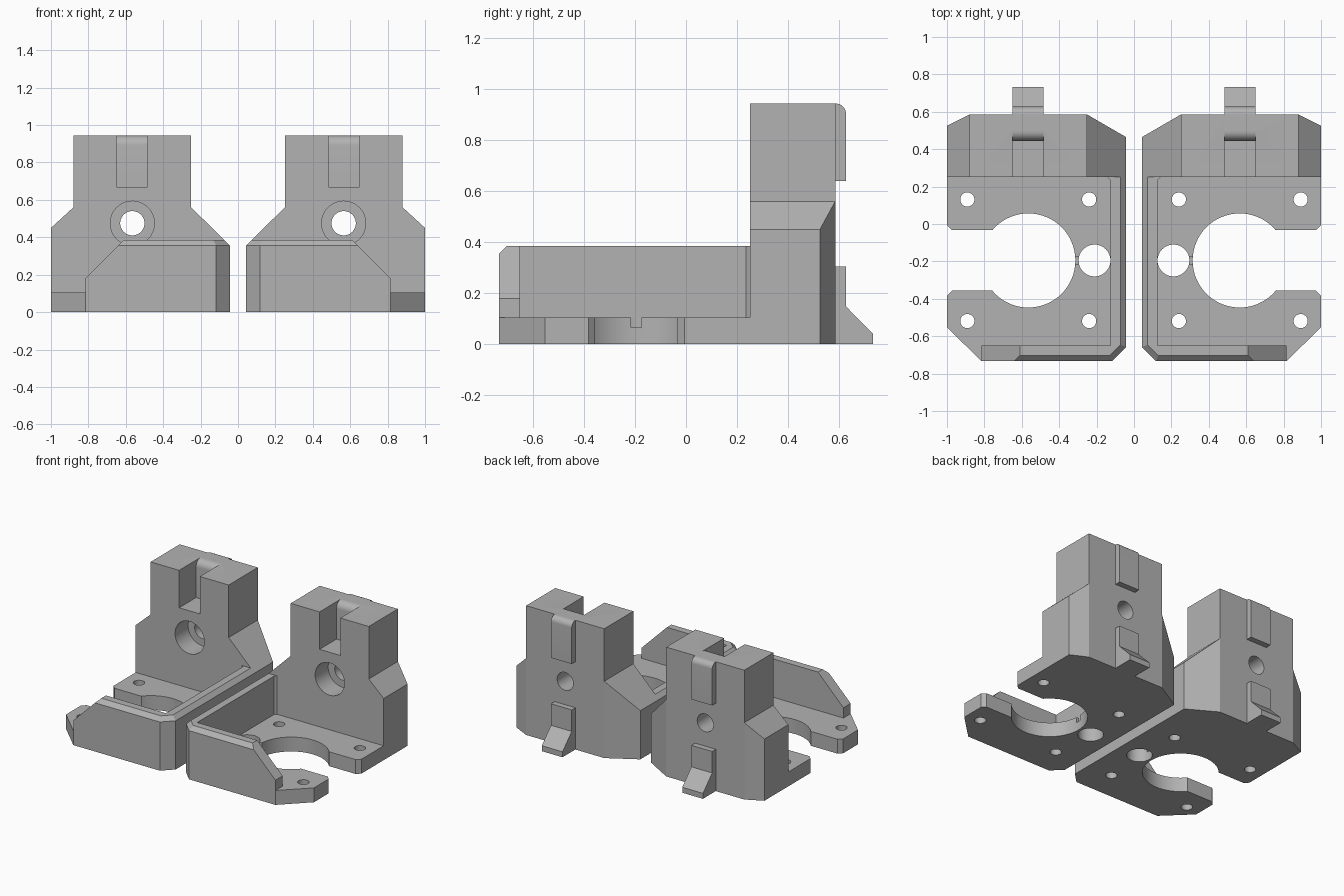
import bpy, bmesh, math
from mathutils import Matrix

cube = bpy.data.objects.get("Cube")
if cube:
    bpy.data.objects.remove(cube, do_unlink=True)

grey = bpy.data.materials.new("plain_grey")
grey.use_nodes = True
GREY = (0.45, 0.45, 0.45, 1)
grey.diffuse_color = GREY
grey.node_tree.nodes["Principled BSDF"].inputs["Base Color"].default_value = GREY


def loft(name, rings):
    """Closed solid through rings of equal length."""
    bm = bmesh.new()
    loops = [[bm.verts.new(p) for p in ring] for ring in rings]
    n = len(rings[0])
    bm.faces.new(loops[0])
    bm.faces.new(loops[-1])
    for a, b in zip(loops, loops[1:]):
        for i in range(n):
            j = (i + 1) % n
            bm.faces.new((a[i], a[j], b[j], b[i]))
    bmesh.ops.recalc_face_normals(bm, faces=bm.faces)
    mesh = bpy.data.meshes.new(name)
    bm.to_mesh(mesh)
    bm.free()
    mesh.materials.append(grey)
    obj = bpy.data.objects.new(name, mesh)
    bpy.context.collection.objects.link(obj)
    return obj


def prism(name, axis, pts, lo, hi):
    """Profile pushed along an axis; the points use the other two axes in order."""
    place = {"x": lambda a, b, d: (d, a, b),
             "y": lambda a, b, d: (a, d, b),
             "z": lambda a, b, d: (a, b, d)}[axis]
    return loft(name, [[place(a, b, d) for a, b in pts] for d in (lo, hi)])


def arc(cx, cy, r, start, end, steps):
    angles = [math.radians(start + (end - start) * i / steps) for i in range(steps + 1)]
    return [(cx + r * math.cos(t), cy + r * math.sin(t)) for t in angles]


def rod(name, axis, cx, cy, r, lo, hi, sides=48):
    return prism(name, axis, arc(cx, cy, r, 0, 360, sides)[:-1], lo, hi)


def rect(a0, b0, a1, b1):
    return [(a0, b0), (a1, b0), (a1, b1), (a0, b1)]


def combine(target, tool, operation):
    mod = target.modifiers.new(operation.lower(), "BOOLEAN")
    mod.operation, mod.object, mod.solver = operation, tool, "EXACT"
    bpy.context.view_layer.objects.active = target
    bpy.ops.object.modifier_apply(modifier=mod.name)
    bpy.data.objects.remove(tool, do_unlink=True)


INNER, FRONT, FACE, BACK = 0.043, -0.733, 0.25, 0.585
BORE_X, BORE_Y = 0.565, -0.195
TAB = (0.483, 0.65)

# Tower: stepped front outline with clipped rear corners
bracket = prism("left_bracket", "y", [
    (INNER, 0), (1, 0), (1, 0.45), (0.88, 0.56), (0.88, 0.943),
    (0.25, 0.943), (0.25, 0.56), (INNER, 0.355)], FACE, BACK)
combine(bracket, prism("tower_plan", "z", [
    (-0.2, 0.1), (1.2, 0.1), (1.2, 0.43), (1, 0.525), (0.88, BACK),
    (0.25, BACK), (INNER, 0.465), (-0.2, 0.324)], -1, 2), "INTERSECT")

# Corner wall: chamfered rim, hollowed inside, sloped outer end
c = 0.03


def wall_ring(inset, z):
    k = inset * 0.414
    return [(INNER + inset, 0.27, z), (INNER + inset, -0.658 + k, z),
            (0.118 + k, FRONT + inset, z), (0.815, FRONT + inset, z), (0.815, 0.27, z)]


wall = loft("corner_wall", [wall_ring(0, 0), wall_ring(0, 0.355), wall_ring(c, 0.385)])
combine(wall, prism("wall_cavity", "z", rect(0.126, -0.65, 2, 1), -1, 1), "DIFFERENCE")
combine(wall, prism("end_slope", "y", [
    (0.51, 0.485), (0.915, 0.08), (0.915, 0.485)], -1, 1), "DIFFERENCE")
combine(bracket, wall, "UNION")
combine(bracket, prism("corner_fillet", "z", [
    (0.1, 0.235), (0.126, 0.235), (0.141, FACE), (0.141, 0.28), (0.1, 0.28)],
    0.05, 0.385), "UNION")

# Base plate
combine(bracket, prism("base_plate", "z", [
    (INNER, 0.28), (INNER, -0.658), (0.118, FRONT), (0.815, FRONT),
    (1, -0.553), (1, 0.28)], 0, 0.105), "UNION")

# Rear rounded tab and foot
combine(bracket, prism("rear_tab", "x",
        [(0.5, 0.64), (0.627, 0.64)] + arc(0.587, 0.903, 0.04, 0, 90, 8) + [(0.5, 0.943)],
        *TAB), "UNION")
combine(bracket, prism("rear_foot", "x", [
    (0.5, 0), (0.733, 0), (0.733, 0.04), (0.627, 0.148), (0.627, 0.305), (0.5, 0.305)],
    *TAB), "UNION")

# Bore and its side opening
cutters = [
    rod("bore", "z", BORE_X, BORE_Y, 0.2515, -0.1, 0.2, 64),
    prism("side_opening", "z", [
        (BORE_X, -0.356), (0.973, -0.356), (1.073, -0.456),
        (1.073, 0.067), (0.973, -0.033), (BORE_X, -0.033)], -0.1, 0.2),
    # Rod hole and the shallow groove joining it to the bore
    rod("rod_hole", "z", 0.211, BORE_Y, 0.085, -0.1, 0.5),
    prism("groove", "z", rect(0.25, BORE_Y - 0.021, 0.35, BORE_Y + 0.021), 0.065, 0.2),
    # Tower bearing hole, counterbored from the front
    rod("tower_hole", "y", BORE_X, 0.475, 0.065, 0, 1),
    rod("counterbore", "y", BORE_X, 0.475, 0.118, 0.1, 0.4),
    # Top notch with rounded rear lip
    prism("top_notch", "x", [(0.1, 0.67), (0.445, 0.67)]
          + arc(0.495, 0.893, 0.05, 180, 90, 8) + [(0.495, 1.1), (0.1, 1.1)], *TAB),
]
# Screw holes
for x in (0.24, 0.891):
    for y in (0.131, -0.519):
        cutters.append(rod("screw_hole", "z", x, y, 0.038, -0.1, 0.2, 32))
for cutter in cutters:
    combine(bracket, cutter, "DIFFERENCE")

# Mirrored right bracket
twin = bracket.copy()
twin.name = "right_bracket"
twin.data = bracket.data.copy()
twin.data.transform(Matrix.Scale(-1, 4, (1, 0, 0)))
twin.data.flip_normals()
bpy.context.collection.objects.link(twin)

for obj in (bracket, twin):
    bpy.ops.object.select_all(action="DESELECT")
    obj.select_set(True)
    bpy.context.view_layer.objects.active = obj
    bpy.ops.object.shade_smooth_by_angle(angle=math.radians(25))
